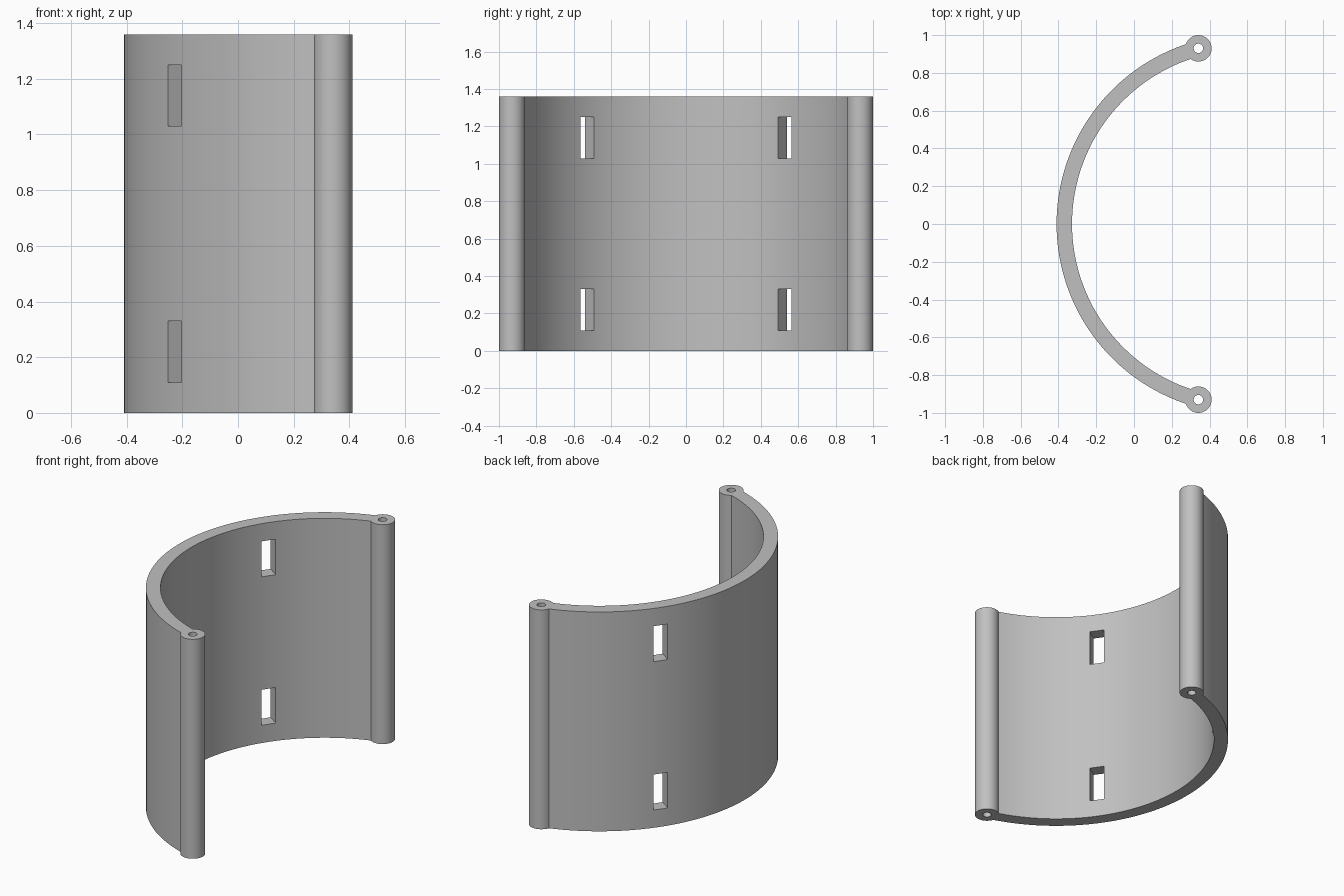
import bpy, bmesh
from math import acos, atan2, cos, sin, hypot, radians
from mathutils import Matrix, Vector

cube = bpy.data.objects.get("Cube")
if cube:
    bpy.data.objects.remove(cube, do_unlink=True)

HEIGHT = 1.36
AXIS_X = 0.594                      # centre of the curved wall
OUTER, INNER = 1.004, 0.922
LUG_X, LUG_Y, LUG_R, BORE_R = 0.341, 0.93, 0.07, 0.025
SLOT_ANGLE, SLOT_WIDTH, SLOT_HEIGHT = radians(35), 0.086, 0.22

grey = bpy.data.materials.new("grey_plastic")
grey.use_nodes = True
colour = (0.53, 0.53, 0.53, 1)
grey.diffuse_color = colour
grey.node_tree.nodes["Principled BSDF"].inputs["Base Color"].default_value = colour


def finish(bm, name):
    bmesh.ops.recalc_face_normals(bm, faces=bm.faces)
    mesh = bpy.data.meshes.new(name)
    bm.to_mesh(mesh)
    bm.free()
    mesh.materials.append(grey)
    obj = bpy.data.objects.new(name, mesh)
    bpy.context.collection.objects.link(obj)
    return obj


def on_wall(radius, t):
    return Vector((AXIS_X - radius * cos(t), radius * sin(t)))


def lug_joint(radius):
    """Angle along the wall at which an arc runs into the lug."""
    dx, dy = AXIS_X - LUG_X, LUG_Y
    d = hypot(dx, dy)
    return atan2(dy, dx) - acos((radius**2 + d**2 - LUG_R**2) / (2 * radius * d))


# Half outline: outer arc, round lug, inner arc back to the middle
N, M = 48, 32
lug = Vector((LUG_X, LUG_Y))
t_out, t_in = lug_joint(OUTER), lug_joint(INNER)
start, end = on_wall(OUTER, t_out) - lug, on_wall(INNER, t_in) - lug
a0, a1 = atan2(start.y, start.x), atan2(end.y, end.x)
half = [on_wall(OUTER, t_out * i / N) for i in range(N + 1)]
for i in range(1, M):
    a = a0 + (a1 - a0) * i / M
    half.append(lug + LUG_R * Vector((cos(a), sin(a))))
half += [on_wall(INNER, t_in * i / N) for i in range(N, -1, -1)]
outline = half + [Vector((p.x, -p.y)) for p in reversed(half[1:-1])]

# Curved wall with its lugs, extruded upward
bm = bmesh.new()
face = bm.faces.new([bm.verts.new((p.x, p.y, 0)) for p in outline])
extruded = bmesh.ops.extrude_face_region(bm, geom=[face], use_keep_orig=True)
top = [v for v in extruded["geom"] if isinstance(v, bmesh.types.BMVert)]
bmesh.ops.translate(bm, verts=top, vec=(0, 0, HEIGHT))
shell = finish(bm, "curved_shell")

# Cutter: pin bores and radial strap slots, mirrored front to back
bm = bmesh.new()
mid = (OUTER + INNER) / 2
for side in (-1, 1):
    bmesh.ops.create_cone(bm, cap_ends=True, segments=32, radius1=BORE_R,
                          radius2=BORE_R, depth=HEIGHT + 0.2,
                          matrix=Matrix.Translation((LUG_X, side * LUG_Y, HEIGHT / 2)))
    for z in (0.22, HEIGHT - 0.22):
        p = on_wall(mid, side * SLOT_ANGLE)
        place = (Matrix.Translation((p.x, p.y, z))
                 @ Matrix.Rotation(-side * SLOT_ANGLE, 4, "Z")
                 @ Matrix.Diagonal((0.3, SLOT_WIDTH, SLOT_HEIGHT, 1)))
        bmesh.ops.create_cube(bm, size=1, matrix=place)
cutter = finish(bm, "slot_and_bore_cutter")
cutter.hide_render = True

cut = shell.modifiers.new("cut", "BOOLEAN")
cut.operation = "DIFFERENCE"
cut.solver = "EXACT"
cut.object = cutter
bpy.ops.object.select_all(action="DESELECT")
bpy.context.view_layer.objects.active = shell
shell.select_set(True)
bpy.ops.object.modifier_apply(modifier=cut.name)
bpy.data.objects.remove(cutter, do_unlink=True)
bpy.ops.object.shade_smooth_by_angle(angle=radians(30))
